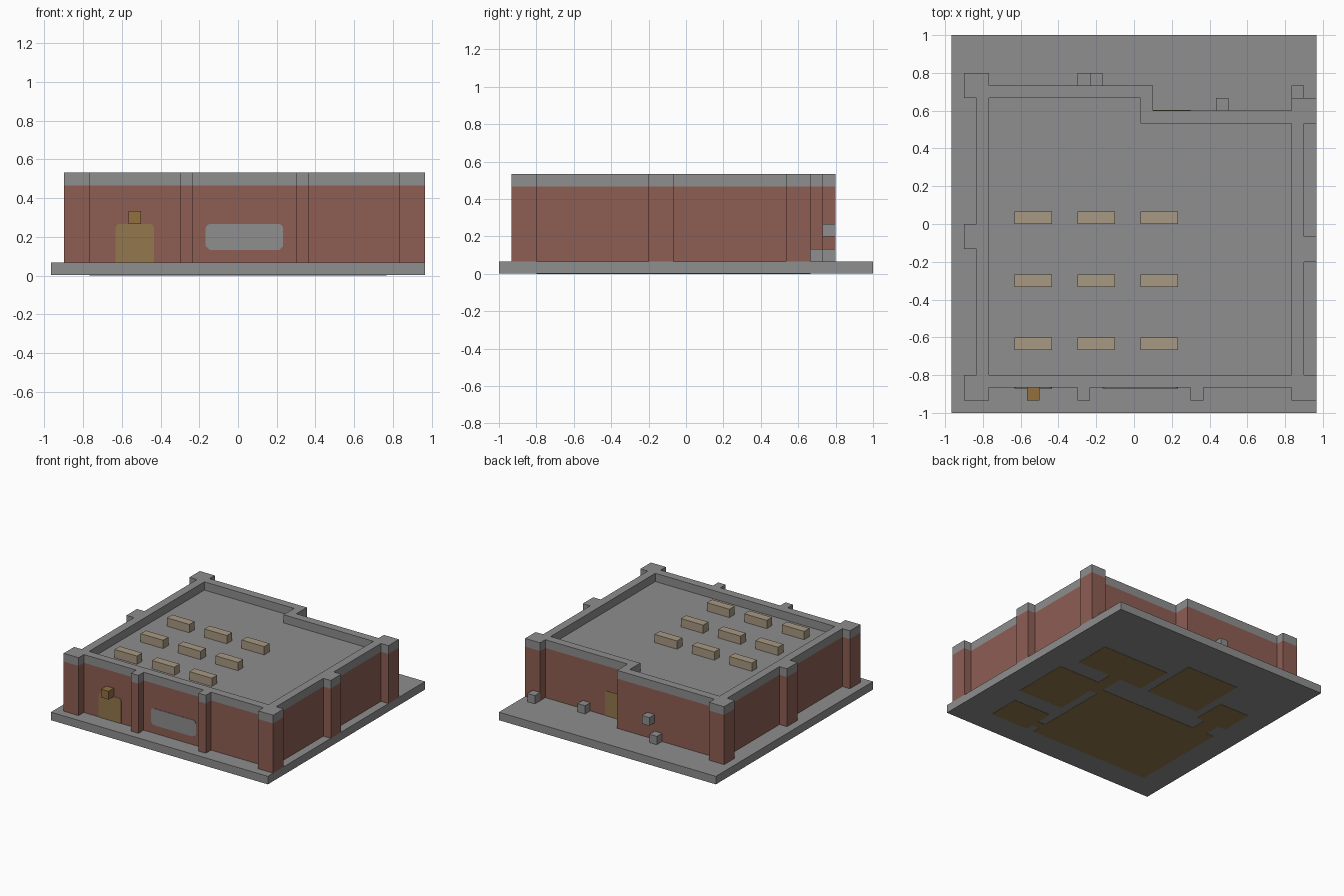
import bpy
import bmesh
from mathutils import Vector

cube = bpy.data.objects.get("Cube")
if cube:
    bpy.data.objects.remove(cube)

UNIT = 1 / 15      # the building sits on a regular block grid
WIDTH, DEPTH = 29, 30


def material(name, *rgb):
    """Flat colour from 0-255 display values."""
    linear = [((c / 255 + 0.055) / 1.055) ** 2.4 for c in rgb]
    mat = bpy.data.materials.new(name)
    mat.use_nodes = True
    mat.diffuse_color = (*linear, 1)
    mat.node_tree.nodes["Principled BSDF"].inputs["Base Color"].default_value = (*linear, 1)
    return mat


stone = material("stone grey", 142, 142, 142)
brick = material("brick red", 141, 94, 84)
wood = material("wood brown", 146, 119, 76)
lamp = material("lamp amber", 146, 112, 62)
tan = material("vent tan", 167, 152, 130)


def prism(name, loops, low, high, mats, to_world=None):
    """Extrude an outline, with optional inner loops as holes."""
    bm = bmesh.new()
    if len(loops) == 1:
        faces = [bm.faces.new([bm.verts.new((x, y, low)) for x, y in loops[0]])]
    else:
        edges = []
        for loop in loops:
            verts = [bm.verts.new((x, y, low)) for x, y in loop]
            edges += [bm.edges.new((v, verts[i - 1])) for i, v in enumerate(verts)]
        filled = bmesh.ops.triangle_fill(bm, edges=edges, use_beauty=True)
        faces = [f for f in filled["geom"] if isinstance(f, bmesh.types.BMFace)]
    top = bmesh.ops.extrude_face_region(bm, geom=faces, use_keep_orig=True)
    moved = [v for v in top["geom"] if isinstance(v, bmesh.types.BMVert)]
    bmesh.ops.translate(bm, verts=moved, vec=(0, 0, high - low))
    for v in bm.verts:
        p = to_world(v.co) if to_world else v.co
        v.co = Vector((p[0] - WIDTH / 2, p[1] - DEPTH / 2, p[2])) * UNIT
    bmesh.ops.recalc_face_normals(bm, faces=bm.faces)
    # A second material covers the upward faces
    for f in bm.faces:
        f.material_index = int(len(mats) > 1 and f.normal.z > 0.5)
    mesh = bpy.data.meshes.new(name)
    bm.to_mesh(mesh)
    bm.free()
    for mat in mats:
        mesh.materials.append(mat)
    obj = bpy.data.objects.new(name, mesh)
    bpy.context.collection.objects.link(obj)
    return obj


def rect(x0, x1, y0, y1):
    return [(x0, y0), (x1, y0), (x1, y1), (x0, y1)]


def block(name, x, y, z, mat, size=(1, 1, 1)):
    prism(name, [rect(x, x + size[0], y, y + size[1])], z, z + size[2], [mat])


def wall_plate(name, x0, x1, z0, z1, wall_y, side, mat, cut_base):
    """Thin panel with clipped corners lying on a front or back wall."""
    c = 0.3
    outline = [(x0 + c, z0), (x1 - c, z0), (x1, z0 + c)] if cut_base else [(x0, z0), (x1, z0)]
    outline += [(x1, z1 - c), (x1 - c / 3, z1 - c / 3), (x1 - c, z1),
                (x0 + c, z1), (x0 + c / 3, z1 - c / 3), (x0, z1 - c)]
    if cut_base:
        outline.append((x0, z0 + c))
    prism(name, [outline], -0.03, 0.05, [mat],
          lambda p: (p.x, wall_y + side * p.z, p.y))


# Ground slab
prism("ground_slab", [rect(0, WIDTH, 0, DEPTH)], 0.03, 1, [stone])

# Walls with buttresses, and the raised parapet around the roof
outer = [(1, 1), (3, 1), (3, 2), (10, 2), (10, 1), (11, 1), (11, 2), (19, 2),
         (19, 1), (20, 1), (20, 2), (27, 2), (27, 1), (29, 1), (29, 3), (28, 3),
         (28, 12), (29, 12), (29, 14), (28, 14), (28, 23), (29, 23), (29, 25),
         (27, 25), (27, 24), (16, 24), (16, 26), (3, 26), (3, 27), (1, 27),
         (1, 25), (2, 25), (2, 15), (1, 15), (1, 13), (2, 13), (2, 3), (1, 3)]
inner = [(3, 3), (27, 3), (27, 23), (15, 23), (15, 25), (3, 25)]
prism("brick_walls", [outer], 1, 7, [brick, stone])
prism("parapet", [outer, inner], 7, 8, [stone])

# Roof vents in a three by three grid
for row in range(3):
    for col in range(3):
        block(f"roof_vent_{row}_{col}", 5 + 5 * col, 5 + 5 * row, 7, tan, (3, 1, 1))

# Front door, back door, front window and door lamp
wall_plate("front_door", 5, 8, 1, 4, 2, -1, wood, False)
wall_plate("back_door", 16, 19, 1, 4, 24, 1, wood, False)
wall_plate("front_window", 12, 18, 2, 4, 2, -1, stone, True)
block("door_lamp", 6, 1, 4, lamp)

# Small utility boxes along the back
for i, (x, y, z) in enumerate([(10, 26, 1), (11, 26, 3), (21, 24, 1), (27, 25, 1)]):
    block(f"utility_box_{i}", x, y, z, stone)

# Room floors showing on the underside
rooms = {
    "main_room": (3, 19, 3, 15), "side_room": (20, 26, 9, 16),
    "front_room": (20, 25, 3, 7), "back_room": (8, 15, 18, 25),
    "small_room": (3, 7, 17, 21), "hall": (16, 25, 18, 22.5),
    "hall_passage": (19, 20.5, 14, 18), "front_doorway": (19, 20, 4, 5),
    "small_doorway": (4, 6, 15, 17),
}
for name, area in rooms.items():
    prism(name + "_floor", [rect(*area)], 0, 0.06, [wood])
